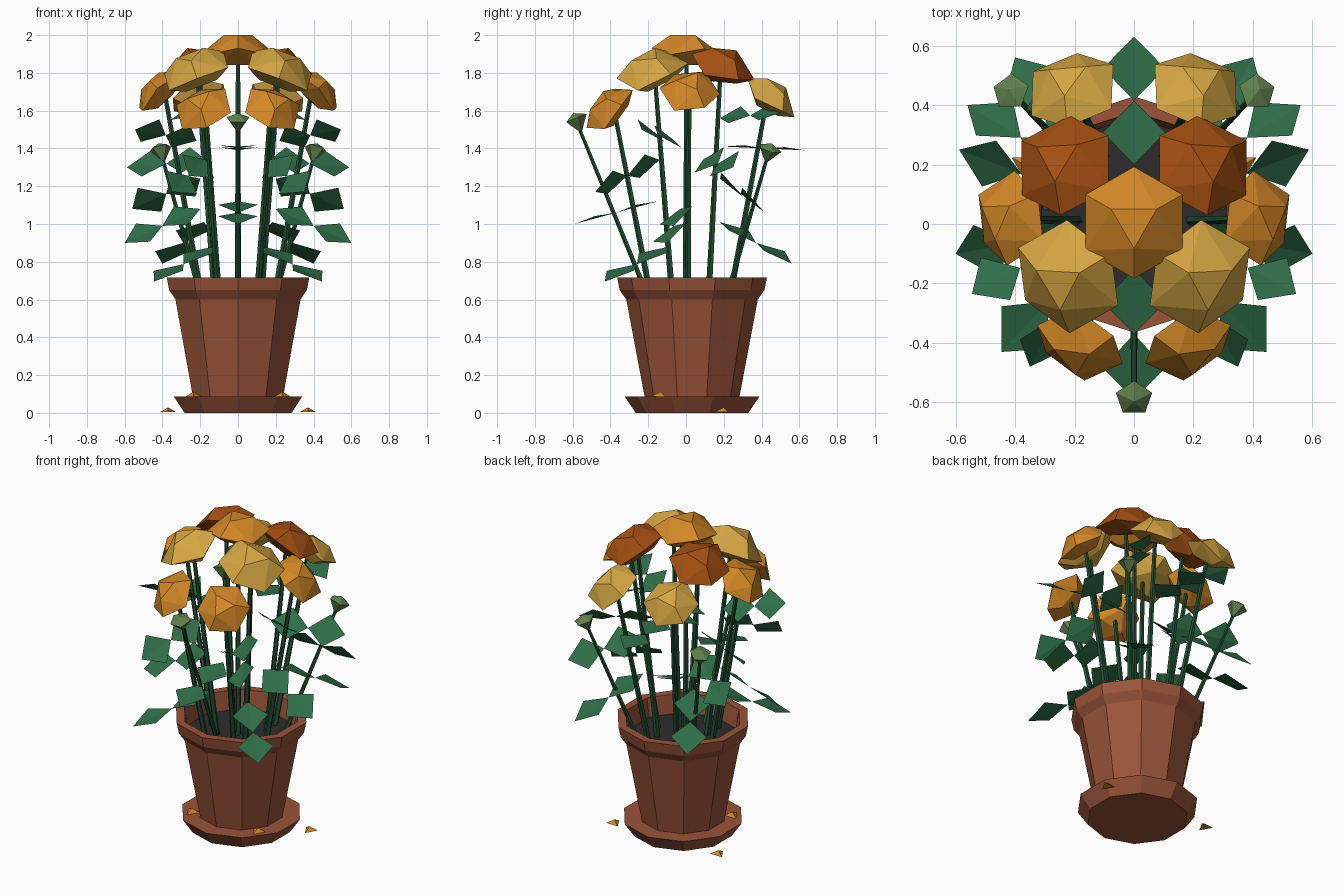
import bpy, bmesh, math
from mathutils import Vector, Quaternion

cube = bpy.data.objects.get("Cube")
if cube:
    bpy.data.objects.remove(cube, do_unlink=True)


def material(name, colour):
    m = bpy.data.materials.new(name)
    m.use_nodes = True
    m.diffuse_color = (*colour, 1)
    m.node_tree.nodes["Principled BSDF"].inputs["Base Color"].default_value = (*colour, 1)
    return m


CLAY = material("terracotta", (0.32, 0.088, 0.041))
SOIL = material("dark soil", (0.027, 0.024, 0.024))
STEM = material("stem green", (0.016, 0.078, 0.035))
LEAF = material("leaf green", (0.028, 0.155, 0.065))
BUD = material("bud green", (0.12, 0.22, 0.075))
ORANGE = material("orange", (0.65, 0.245, 0.02))
YELLOW = material("golden yellow", (0.66, 0.38, 0.055))
RUST = material("rust orange", (0.38, 0.08, 0.006))

UP = Vector((0, 0, 1))
POT_Y = 0.032


def finish(bm, name, mat, normals=True):
    if normals:
        bmesh.ops.recalc_face_normals(bm, faces=bm.faces)
    mesh = bpy.data.meshes.new(name)
    bm.to_mesh(mesh)
    bm.free()
    mesh.materials.append(mat)
    obj = bpy.data.objects.new(name, mesh)
    bpy.context.collection.objects.link(obj)
    return obj


def ring(r, z, n, turn=-math.pi / 2):
    return [Vector((r * math.cos(turn + math.tau * i / n),
                    r * math.sin(turn + math.tau * i / n), z)) for i in range(n)]


def lathe(name, profile, mat, n=10):
    """Faceted turned shape, closed by a cap at both ends."""
    bm = bmesh.new()
    rings = [[bm.verts.new(p) for p in ring(r, z, n)] for r, z in profile]
    for a, b in zip(rings, rings[1:]):
        for i in range(n):
            j = (i + 1) % n
            bm.faces.new((a[i], a[j], b[j], b[i]))
    bm.faces.new(rings[0])
    bm.faces.new(rings[-1])
    obj = finish(bm, name, mat)
    obj.location.y = POT_Y
    return obj


def hull(name, points, mat, place, axis=UP, size=1.0):
    """Convex faceted solid, turned so that its top faces along axis."""
    bm = bmesh.new()
    for p in points:
        bm.verts.new(p * size)
    bmesh.ops.convex_hull(bm, input=bm.verts)
    bmesh.ops.dissolve_limit(bm, angle_limit=0.05, verts=bm.verts, edges=bm.edges)
    obj = finish(bm, name, mat)
    obj.rotation_mode = 'QUATERNION'
    obj.rotation_quaternion = UP.rotation_difference(Vector(axis))
    obj.location = place
    return obj


def stem(name, start, end, r=0.015, n=5):
    bm = bmesh.new()
    start, end = Vector(start), Vector(end)
    q = UP.rotation_difference(end - start)
    low, high = ([bm.verts.new(c + q @ p) for p in ring(r * s, 0, n)]
                 for c, s in ((start, 1.2), (end, 0.8)))
    for i in range(n):
        j = (i + 1) % n
        bm.faces.new((low[i], low[j], high[j], high[i]))
    bm.faces.new(low)
    bm.faces.new(high)
    finish(bm, name, STEM)


def leaf(name, base, tip, roll=0, half_width=0.105):
    """Two diamond leaflets in line, each folded along its midrib."""
    bm = bmesh.new()
    base, tip = Vector(base), Vector(tip)
    along = (tip - base).normalized()
    side = along.cross(UP).normalized()
    side = Quaternion(along, math.radians(-roll)) @ side
    lift = side.cross(along)
    for start in (0, 0.5):
        a = bm.verts.new(base.lerp(tip, start))
        b = bm.verts.new(base.lerp(tip, start + 0.5))
        middle = base.lerp(tip, start + 0.25) + lift * 0.012
        right = bm.verts.new(middle + side * half_width)
        left = bm.verts.new(middle - side * half_width)
        bm.faces.new((a, right, b))
        bm.faces.new((a, b, left))
    finish(bm, name, LEAF, normals=False)


def both_sides(points):
    """Yield the points for the left side and their mirror, with label and sign."""
    for label, s in (("left", 1), ("right", -1)):
        yield label, s, [(s * x, y, z) for x, y, z in points]


# Pot, rim and saucer
lathe("pot_saucer", [(0.298, 0), (0.358, 0.088)], CLAY)
lathe("pot", [(0.25, 0.08), (0.348, 0.6), (0.383, 0.65), (0.397, 0.718),
              (0.345, 0.718), (0.325, 0.58)], CLAY)
lathe("soil", [(0.32, 0.57), (0.327, 0.6)], SOIL)

# Flower heads: shallow three-sided domes on a hexagonal rim
rim = [p + UP * (0.012 if i % 2 == 0 else -0.022)
       for i, p in enumerate(ring(0.188, -0.005, 6))]
dome = ring(0.088, 0.078, 3) + rim + ring(0.1, -0.08, 3, math.pi / 2)


def flower(name, place, base, colour, lean=1.8, size=1.0):
    x, y, z = place
    axis = Vector((x * lean, y * lean, 1)).normalized()
    hull(name, dome, colour, place, axis, size)
    stem(name + "_stem", base, Vector(place) - axis * 0.06 * size)


flower("top_flower", (0, 0.005, 1.922), (0, 0, 0.59), ORANGE)
flowers = [
    ("front_upper_flower", (0.225, -0.18, 1.82), (0.1, -0.07, 0.59), YELLOW, 1.8, 1.03),
    ("side_flower", (0.42, 0.02, 1.71), (0.19, 0.012, 0.59), ORANGE, 2.3, 0.85),
    ("back_upper_flower", (0.235, 0.2, 1.84), (0.12, 0.12, 0.59), RUST, 1.7, 0.96),
    ("front_lower_flower", (0.185, -0.41, 1.615), (0.1, -0.18, 0.59), ORANGE, 2.6, 0.84),
    ("back_lower_flower", (0.21, 0.455, 1.675), (0.1, 0.23, 0.59), YELLOW, 1.6, 0.86),
]
for name, place, base, colour, lean, size in flowers:
    for label, s, (p, b) in both_sides([place, base]):
        flower(f"{label}_{name}", p, b, colour, lean, size)

# Buds on thin stalks
bud_points = [Vector((0, 0, 0.045)), Vector((0, 0, -0.07))] + ring(0.064, 0.015, 5, math.pi / 2)


def bud(name, place, base):
    axis = (Vector(place) - Vector(base)).normalized()
    hull(name, bud_points, BUD, place, axis)
    stem(name + "_stalk", base, Vector(place) - axis * 0.03, r=0.012)


bud("front_bud", (0, -0.58, 1.545), (0, -0.19, 0.59))
for label, s, (p, b) in both_sides([(0.41, 0.44, 1.385), (0.19, 0.21, 0.59)]):
    bud(f"{label}_back_bud", p, b)

# Leaves, each with a roll in degrees about its midrib
leaf("front_middle_leaf", (0, -0.15, 1.12), (0, -0.59, 1.0))
leaf("back_middle_leaf", (0, 0.2, 1.41), (0, 0.63, 1.39))
leaves = [
    ("side_high_leaf", (0.22, -0.06, 1.44), (0.545, -0.235, 1.5), 35),
    ("side_middle_leaf", (0.17, 0.09, 1.34), (0.588, 0.25, 1.3), -40),
    ("side_low_leaf", (0.2, -0.03, 1.08), (0.6, -0.1, 0.9), -30),
    ("back_middle_leaf", (0.2, 0.18, 1.24), (0.56, 0.4, 1.08), 40),
    ("back_low_leaf", (0.18, 0.18, 1.01), (0.4, 0.56, 0.79), 0),
    ("front_low_leaf", (0.13, -0.09, 0.88), (0.445, -0.43, 0.695), 0),
    ("front_middle_leaf", (0.17, -0.14, 1.34), (0.35, -0.48, 1.17), -40),
    ("back_high_leaf", (0.17, 0.18, 1.56), (0.3, 0.5, 1.59), -25),
]
for name, base, tip, roll in leaves:
    for label, s, (b, t) in both_sides([base, tip]):
        leaf(f"{label}_{name}", b, t, roll * s)

# Fallen petals on the saucer and the ground
petal = ring(0.048, 0, 3) + [Vector((0, 0, 0.024))]
for name, place in (("saucer_petal", (0.235, -0.135, 0.088)),
                    ("ground_petal", (0.37, 0.2, 0.005))):
    for label, s, (p,) in both_sides([place]):
        hull(f"{label}_{name}", petal, ORANGE, p)
